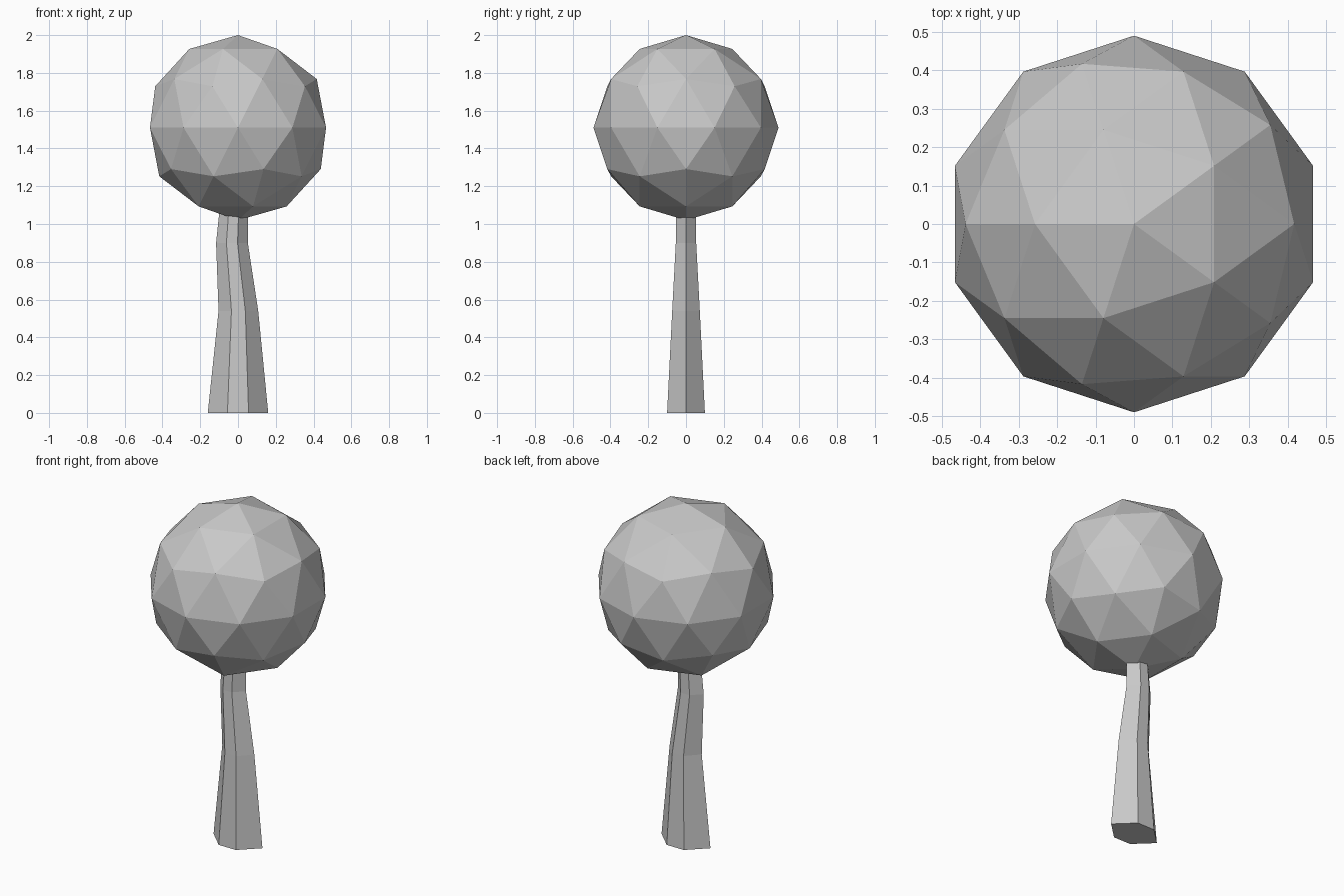
import bpy, bmesh, math

default_cube = bpy.data.objects.get("Cube")
if default_cube:
    bpy.data.objects.remove(default_cube, do_unlink=True)

# One plain grey for the whole tree
grey = bpy.data.materials.new("plain_grey")
grey.use_nodes = True
colour = (0.58, 0.58, 0.58, 1)
grey.diffuse_color = colour
grey.node_tree.nodes["Principled BSDF"].inputs["Base Color"].default_value = colour


def add_object(name, bm):
    bmesh.ops.recalc_face_normals(bm, faces=bm.faces)
    mesh = bpy.data.meshes.new(name)
    bm.to_mesh(mesh)
    bm.free()
    mesh.materials.append(grey)
    obj = bpy.data.objects.new(name, mesh)
    bpy.context.collection.objects.link(obj)
    return obj


# Foliage: a faceted ball
bm = bmesh.new()
bmesh.ops.create_icosphere(bm, subdivisions=2, radius=0.49)
foliage = add_object("foliage", bm)
foliage.location.z = 1.51
foliage.rotation_euler.z = math.pi

# Trunk: flattened six-sided rings, bent and tapered
# (height, centre x, half width, half depth)
rings = [
    (0.0, 0.0, 0.16, 0.10),
    (0.54, 0.002, 0.105, 0.073),
    (0.90, -0.032, 0.084, 0.054),
    (1.12, -0.020, 0.073, 0.052),
]
bm = bmesh.new()
loops = []
for z, cx, w, d in rings:
    n = w * 0.35
    outline = [(w, 0), (n, d), (-n, d), (-w, 0), (-n, -d), (n, -d)]
    loops.append([bm.verts.new((cx + x, y, z)) for x, y in outline])
for low, high in zip(loops, loops[1:]):
    for i in range(len(low)):
        j = (i + 1) % len(low)
        bm.faces.new((low[i], low[j], high[j], high[i]))
bm.faces.new(loops[0][::-1])
bm.faces.new(loops[-1])
add_object("trunk", bm)
